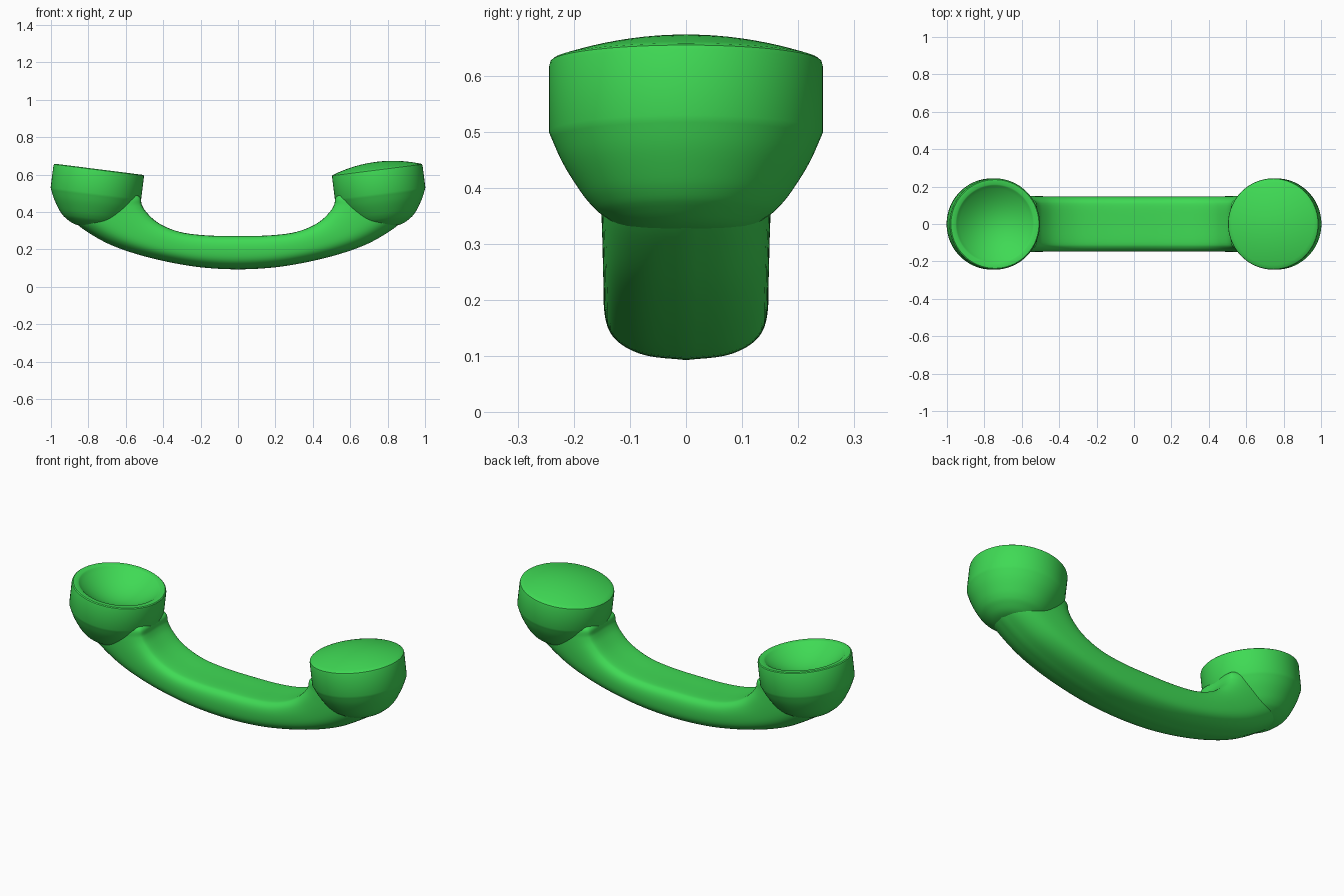
import bpy, bmesh, math
from mathutils import Vector, Matrix

if "Cube" in bpy.data.objects:
    bpy.data.objects.remove(bpy.data.objects["Cube"])

green = bpy.data.materials.new("green_plastic")
green.diffuse_color = (0.05, 0.70, 0.09, 1)
green.use_nodes = True
green.node_tree.nodes["Principled BSDF"].inputs["Base Color"].default_value = green.diffuse_color


def smooth_curve(pts, n):
    """Catmull-Rom samples through the given points."""
    p = [Vector(q) for q in pts]
    p = [2 * p[0] - p[1]] + p + [2 * p[-1] - p[-2]]
    out = []
    for a, b, c, d in zip(p, p[1:], p[2:], p[3:]):
        for i in range(n):
            t = i / n
            out.append(0.5 * (2 * b + (c - a) * t + (2 * a - 5 * b + 4 * c - d) * t**2
                              + (3 * b - a - 3 * c + d) * t**3))
    return out + [p[-2]]


def finish(bm, name, matrix=None, angle=35):
    bmesh.ops.recalc_face_normals(bm, faces=bm.faces)
    mesh = bpy.data.meshes.new(name)
    bm.to_mesh(mesh)
    bm.free()
    obj = bpy.data.objects.new(name, mesh)
    bpy.context.collection.objects.link(obj)
    mesh.materials.append(green)
    if matrix:
        obj.matrix_world = matrix
    bpy.ops.object.select_all(action='DESELECT')
    obj.select_set(True)
    bpy.context.view_layer.objects.active = obj
    bpy.ops.object.shade_smooth_by_angle(angle=math.radians(angle))
    return obj


def cup(name, face, side):
    """Turned cup: shared bowl and wall, plus its own face profile, tilted inwards."""
    bowl = smooth_curve([(0, -.315), (.09, -.308), (.145, -.28), (.172, -.256),
                         (.195, -.225), (.222, -.18), (.244, -.13)], 4)
    profile = [tuple(q) for q in bowl] + [(.244, -.012), (.242, -.004), (.237, 0)] + face
    bm = bmesh.new()
    verts = [bm.verts.new((r, 0, z)) for r, z in profile]
    edges = [bm.edges.new(e) for e in zip(verts, verts[1:])]
    bmesh.ops.spin(bm, geom=verts + edges, axis=(0, 0, 1), cent=(0, 0, 0),
                   angle=2 * math.pi, steps=80)
    bmesh.ops.remove_doubles(bm, verts=bm.verts, dist=1e-5)
    tilt = Matrix.Rotation(-side * math.radians(7.2), 4, 'Y')
    return finish(bm, name, Matrix.Translation((side * .7435, 0, .628)) @ tilt)


# Face profiles: spherical dome on one end, hollow dish with a rim on the other
dome = [(.237 * (1 - i / 14), .040 * (1 - (1 - i / 14)**2)) for i in range(1, 15)]
dish = [(.212, 0), (.206, -.004)] + \
       [(.202 * (1 - i / 14), -.008 - .078 * (1 - (1 - i / 14)**2)) for i in range(15)]
cup("domed_cup", dome, 1)
cup("hollow_cup", dish, -1)

# Handle stations: outer x, outer z, inner x, inner z, half width
half = [(0, .093, 0, .271, .147), (.2, .104, .15, .273, .147),
        (.38, .134, .28, .286, .147), (.55, .177, .37, .312, .148),
        (.70, .233, .44, .350, .149), (.83, .310, .492, .40, .151),
        (.905, .378, .516, .44, .152), (.935, .43, .526, .48, .150),
        (.90, .47, .58, .51, .13)]
full = [(-a, b, -c, d, w) for a, b, c, d, w in half[:0:-1]] + half

# Cross-section: width factor, fraction from outer to inner side
side = smooth_curve([(0, 0), (.48, .045), (.79, .16), (.95, .33), (1, .6),
                     (.965, .82), (.85, .95), (.65, 1), (0, 1)], 4)
section = [tuple(q) for q in side] + [(-q[0], q[1]) for q in side[-2:0:-1]]

bm = bmesh.new()
rings = []
for ox, oz, ix, iz, w in smooth_curve(full, 6):
    rings.append([bm.verts.new((ox + (ix - ox) * t, w * s, oz + (iz - oz) * t))
                  for s, t in section])
for a, b in zip(rings, rings[1:]):
    for i in range(len(a)):
        j = (i + 1) % len(a)
        bm.faces.new((a[i], a[j], b[j], b[i]))
bm.faces.new(rings[0])
bm.faces.new(rings[-1])
finish(bm, "handle", angle=50)
